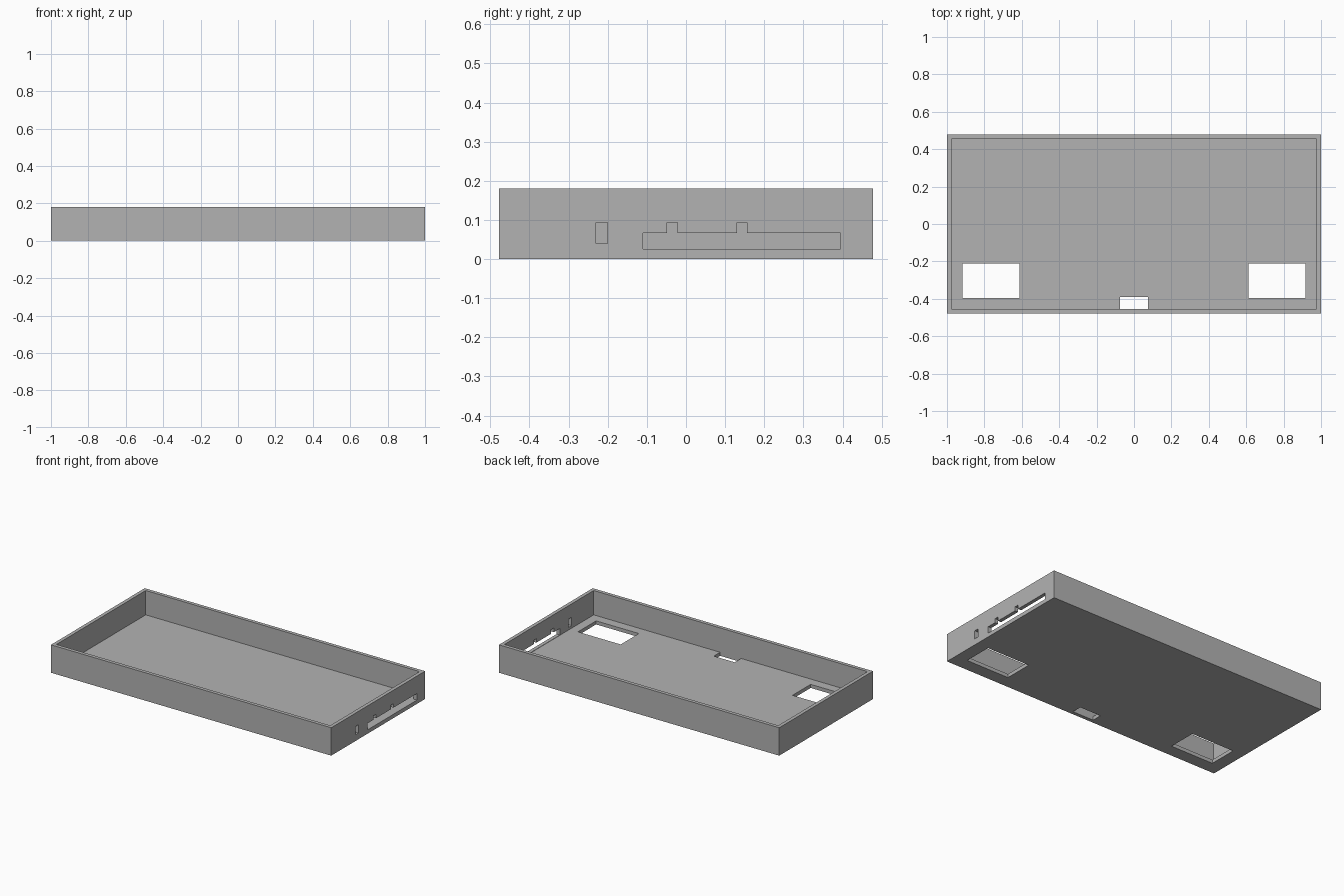
import bpy
import bmesh

cube = bpy.data.objects.get("Cube")
if cube:
    bpy.data.objects.remove(cube, do_unlink=True)

HX, HY, HEIGHT = 1.0, 0.478, 0.18
WALL, FLOOR = 0.023, 0.023

grey = bpy.data.materials.new("plain grey")
grey.use_nodes = True
colour = (0.45, 0.45, 0.45, 1)
grey.diffuse_color = colour
grey.node_tree.nodes["Principled BSDF"].inputs["Base Color"].default_value = colour


def prism(name, points, axis, low, high):
    """Extrude a closed outline along x or z, between low and high."""
    bm = bmesh.new()
    place = (lambda a, b: (low, a, b)) if axis == "x" else (lambda a, b: (a, b, low))
    face = bm.faces.new([bm.verts.new(place(a, b)) for a, b in points])
    moved = bmesh.ops.extrude_face_region(bm, geom=[face])["geom"]
    for v in moved:
        if isinstance(v, bmesh.types.BMVert):
            v.co["xyz".index(axis)] = high
    bmesh.ops.recalc_face_normals(bm, faces=bm.faces)
    mesh = bpy.data.meshes.new(name)
    bm.to_mesh(mesh)
    bm.free()
    mesh.materials.append(grey)
    obj = bpy.data.objects.new(name, mesh)
    bpy.context.collection.objects.link(obj)
    return obj


def rect(a0, a1, b0, b1):
    return [(a0, b0), (a1, b0), (a1, b1), (a0, b1)]


def cut(target, cutter):
    """Subtract the cutter from the target and remove it."""
    cutter.hide_render = True
    mod = target.modifiers.new("cut", "BOOLEAN")
    mod.operation = "DIFFERENCE"
    mod.solver = "EXACT"
    mod.object = cutter
    bpy.context.view_layer.objects.active = target
    bpy.ops.object.modifier_apply(modifier=mod.name)
    bpy.data.objects.remove(cutter, do_unlink=True)


# Open tray: solid block with the inside hollowed out
tray = prism("tray", rect(-HX, HX, -HY, HY), "z", 0, HEIGHT)
ix, iy = HX - WALL, HY - WALL
cut(tray, prism("hollow_cutter", rect(-ix, ix, -iy, iy), "z", FLOOR, HEIGHT + 0.1))

# Two mirrored floor windows and the small notch by the front wall
for side in (-1, 1):
    x0, x1 = sorted((side * 0.613, side * 0.918))
    cut(tray, prism("window_cutter", rect(x0, x1, -0.395, -0.21), "z", -0.1, 0.1))
cut(tray, prism("notch_cutter", rect(-0.075, 0.075, -iy, -0.39), "z", -0.1, 0.1))

# Long port slot with two raised tabs through the left side wall
base, shoulder, top = 0.025, 0.067, 0.093
slot = [(-0.11, base), (0.395, base), (0.395, shoulder)]
for tab in (0.143, -0.035):
    slot += [(tab + 0.013, shoulder), (tab + 0.013, top),
             (tab - 0.013, top), (tab - 0.013, shoulder)]
slot.append((-0.11, shoulder))
cut(tray, prism("slot_cutter", slot, "x", 0.95, 1.1))

# Small separate port beside it
cut(tray, prism("port_cutter", rect(-0.23, -0.20, 0.04, top), "x", 0.95, 1.1))
